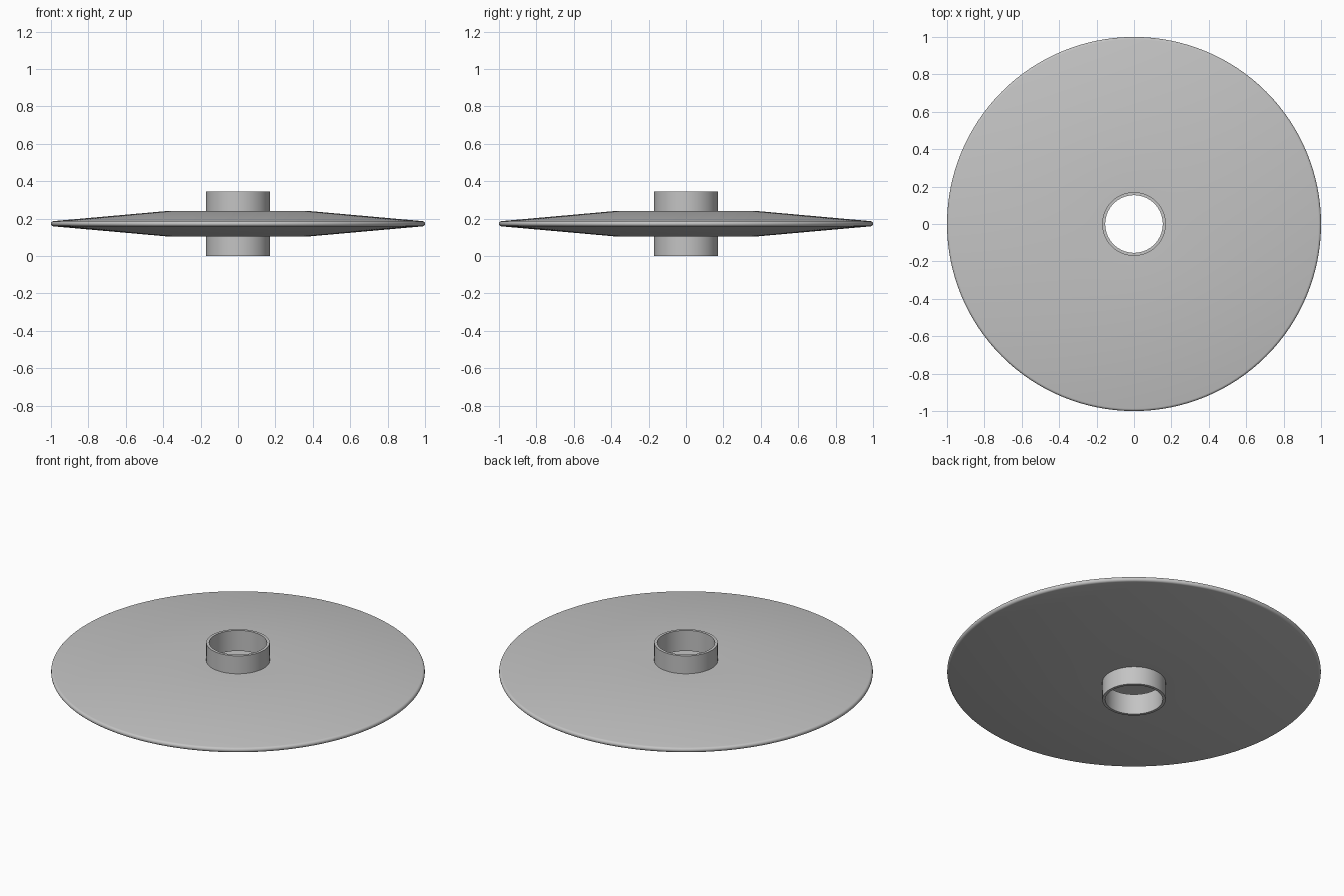
import bpy
import bmesh
import math

if "Cube" in bpy.data.objects:
    bpy.data.objects.remove(bpy.data.objects["Cube"], do_unlink=True)

MID = 0.1725      # height of the mirror plane
WALL = 0.016      # shell thickness
HUB = 0.17        # outer hub radius
FLAT = 0.39       # where the flat face starts to taper
HALF = 0.067      # half thickness of the disc at the flat
RIM = 0.014       # radius of the rounded rim
SEGMENTS = 128

# One grey material
grey = bpy.data.materials.new("plain_grey")
grey.use_nodes = True
colour = (0.55, 0.55, 0.55, 1)
grey.diffuse_color = colour
grey.node_tree.nodes["Principled BSDF"].inputs["Base Color"].default_value = colour

# Upper outer profile: hub top, hub foot, flat face, taper, rounded rim
outer = [(HUB, MID), (HUB, HALF), (FLAT, HALF)]
for i in range(6):
    a = math.radians(85 - 17 * i)
    outer.append((1 - RIM + RIM * math.cos(a), RIM * math.sin(a)))

# Upper inner profile of the hollow shell, from hub top to inside the rim
inner = [(HUB - WALL, MID), (HUB - WALL, HALF - WALL),
         (FLAT, HALF - WALL), (0.95, 0)]


def mirrored(profile):
    """Continue an upper profile below the mid plane."""
    return profile + [(r, -z) for r, z in reversed(profile[:-1])]


def lathe(name, loop):
    """Spin a closed section around the z axis."""
    bm = bmesh.new()
    verts = [bm.verts.new((r, 0, z + MID)) for r, z in loop]
    edges = [bm.edges.new((v, verts[i - 1])) for i, v in enumerate(verts)]
    bmesh.ops.spin(bm, geom=verts + edges, cent=(0, 0, 0), axis=(0, 0, 1),
                   angle=math.tau, steps=SEGMENTS, use_merge=True)
    bmesh.ops.remove_doubles(bm, verts=bm.verts, dist=0.00001)
    bmesh.ops.recalc_face_normals(bm, faces=bm.faces)
    mesh = bpy.data.meshes.new(name)
    bm.to_mesh(mesh)
    bm.free()
    mesh.materials.append(grey)
    obj = bpy.data.objects.new(name, mesh)
    bpy.context.collection.objects.link(obj)
    bpy.ops.object.select_all(action='DESELECT')
    obj.select_set(True)
    bpy.context.view_layer.objects.active = obj
    bpy.ops.object.shade_smooth_by_angle(angle=math.radians(30))
    return obj


# Hollow tapered disc with a short tube above and below
lathe("hollow_disc_with_hub", mirrored(outer) + mirrored(inner)[::-1])
